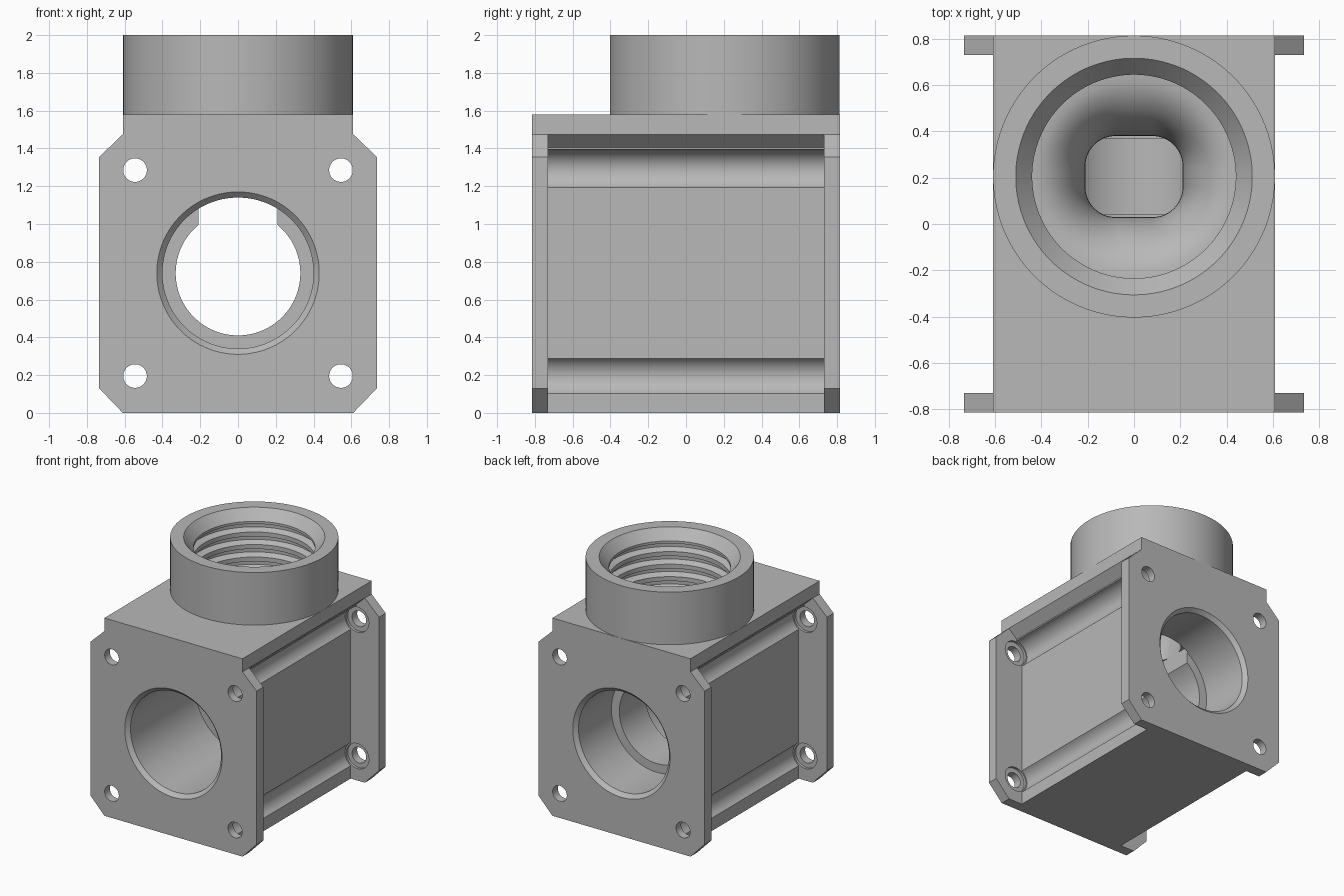
import bpy
import bmesh
from math import cos, sin, pi, radians, sqrt

if "Cube" in bpy.data.objects:
    bpy.data.objects.remove(bpy.data.objects["Cube"], do_unlink=True)

grey = bpy.data.materials.new("cast grey")
grey.use_nodes = True
grey.diffuse_color = (0.48, 0.48, 0.48, 1)
grey.node_tree.nodes["Principled BSDF"].inputs["Base Color"].default_value = grey.diffuse_color


def loft(name, rings):
    """Closed solid through a list of equal-length point rings."""
    bm = bmesh.new()
    rows = [[bm.verts.new(p) for p in ring] for ring in rings]
    n = len(rows[0])
    for a, b in zip(rows, rows[1:]):
        for i in range(n):
            j = (i + 1) % n
            bm.faces.new((a[i], a[j], b[j], b[i]))
    bm.faces.new(rows[0])
    bm.faces.new(rows[-1])
    bmesh.ops.recalc_face_normals(bm, faces=bm.faces)
    mesh = bpy.data.meshes.new(name)
    bm.to_mesh(mesh)
    bm.free()
    mesh.materials.append(grey)
    obj = bpy.data.objects.new(name, mesh)
    bpy.context.collection.objects.link(obj)
    return obj


def prism(name, half, y0, y1):
    """Mirror a right-hand (x, z) outline and extrude it along y."""
    outline = half + [(-x, z) for x, z in reversed(half)]
    return loft(name, [[(x, y, z) for x, z in outline] for y in (y0, y1)])


def angles(n):
    return [2 * pi * (i + 0.5) / n for i in range(n)]


def ring_y(r, y, cx, cz, n):
    return [(cx + r * cos(a), y, cz + r * sin(a)) for a in angles(n)]


def ring_z(r, z, n=96):
    return [(r * cos(a), PORT_Y + r * sin(a), z) for a in angles(n)]


def turned_y(name, profile, cx, cz, n):
    return loft(name, [ring_y(r, y, cx, cz, n) for r, y in profile])


END, FLANGE_IN, TOP = 0.815, 0.73, 1.58
PORT_Y, BORE_Z = 0.205, 0.74
SCREW_X, SCREW_Z = 0.545, (0.195, 1.285)


# Core with screw clearance grooves down both sides
def groove(cz, last):
    steps = 14
    arc = [radians(237 + (last - 237) * i / steps) for i in range(steps + 1)]
    return [(SCREW_X + 0.11 * cos(a), cz + 0.11 * sin(a)) for a in arc]


core = [(0.485, 0)] + groove(SCREW_Z[0], 123) + groove(SCREW_Z[1], 95)
core += [(0.535, 1.405), (0.61, 1.475), (0.61, TOP)]
body = prism("valve_body", core, -0.78, 0.78)

# End flanges with clipped corners
plate = [(0.61, 0), (0.735, 0.13), (0.735, 1.355), (0.61, 1.475), (0.61, TOP)]
added = [prism("end_flange", plate, s * FLANGE_IN, s * END) for s in (-1, 1)]

# Round port collar
added.append(loft("port_collar", [ring_z(0.609, 1.5), ring_z(0.609, 2.0)]))

# Through bore with a narrower seat in the middle
bore = [(0.445, -0.83), (0.40, -0.785), (0.40, 0.04), (0.33, 0.04),
        (0.33, 0.37), (0.40, 0.37), (0.40, 0.785), (0.445, 0.83)]
cut = [turned_y("bore_cutter", bore, 0, BORE_Z, 96)]

# Screw holes with spot faces on the inner sides of the flanges
hole = [(0.0625, -0.9), (0.0625, -0.75), (0.1, -0.75),
        (0.1, 0.75), (0.0625, 0.75), (0.0625, 0.9)]
for sx in (-1, 1):
    for z in SCREW_Z:
        cut.append(turned_y("screw_cutter", hole, sx * SCREW_X, z, 32))

# Threaded port: countersink, thread grooves, then a funnel into a rounded slot
rings = [ring_z(0.52, 2.01), ring_z(0.44, 1.92)]
for k in range(4):
    z = 1.90 - 0.1 * k
    rings += [ring_z(0.44, z), ring_z(0.485, z - 0.02),
              ring_z(0.485, z - 0.045), ring_z(0.44, z - 0.065)]


def slot_ring(z):
    pts = []
    for a in angles(96):
        c, s = cos(a), sin(a)
        pts.append(((0.08 if c > 0 else -0.08) + 0.13 * c,
                    PORT_Y + (0.045 if s > 0 else -0.045) + 0.13 * s, z))
    return pts


steps = 12
wide, narrow = ring_z(0.44, 0), slot_ring(0)
for i in range(steps + 1):
    a = pi / 2 * i / steps
    t, z = sin(a), 1.16 + 0.34 * cos(a)
    rings.append([(p[0] + (q[0] - p[0]) * t, p[1] + (q[1] - p[1]) * t, z)
                  for p, q in zip(wide, narrow)])
rings.append(slot_ring(0.97))
cut.append(loft("port_cutter", rings))

# Square window through the seat
window = [(0.21, 0.95), (0.21, 1.13)]
cut.append(prism("window_cutter", window, 0.03, 0.38))

# Combine everything into one casting
for tools, mode in ((added, "UNION"), (cut, "DIFFERENCE")):
    for tool in tools:
        mod = body.modifiers.new(tool.name, "BOOLEAN")
        mod.operation, mod.object, mod.solver = mode, tool, "EXACT"
deps = bpy.context.evaluated_depsgraph_get()
result = bpy.data.meshes.new_from_object(body.evaluated_get(deps))
body.modifiers.clear()
body.data = result
for tool in added + cut:
    bpy.data.objects.remove(tool, do_unlink=True)

bpy.ops.object.select_all(action="DESELECT")
body.select_set(True)
bpy.context.view_layer.objects.active = body
bpy.ops.object.shade_smooth_by_angle(angle=radians(30))
